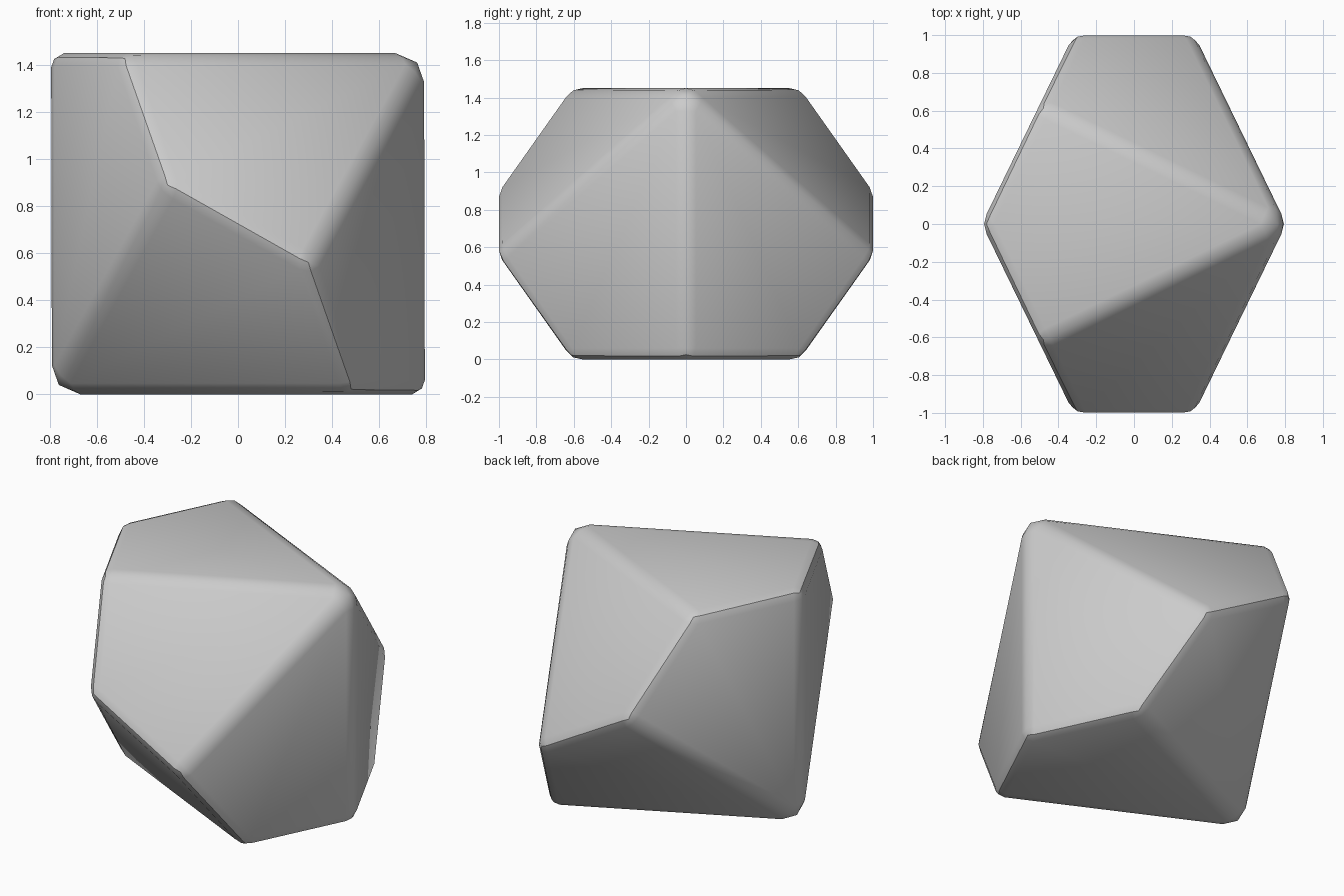
import bpy
import bmesh
from math import sin, cos, pi, radians, atan2
from mathutils import Matrix

if "Cube" in bpy.data.objects:
    bpy.data.objects.remove(bpy.data.objects["Cube"])

# Ten-sided die: pentagonal trapezohedron with softened edges, lying on one face
R = 1.078                                     # radius of the zigzag belt
H = 1.084                                     # height of each tip above the centre
ZIG = H * (1 - cos(pi / 5)) / (1 + cos(pi / 5))  # zigzag height that keeps kites flat
HALF_X, HALF_Z = 0.806, 0.725                 # tip position once tipped onto a face

bm = bmesh.new()
tips = [bm.verts.new((0, 0, H)), bm.verts.new((0, 0, -H))]
belt = [bm.verts.new((R * cos(i * pi / 5), R * sin(i * pi / 5), ZIG * (-1) ** i))
        for i in range(10)]

# Kite faces, alternately belonging to the upper and lower tip
for i in range(10):
    bm.faces.new((tips[i % 2], belt[i], belt[(i + 1) % 10], belt[(i + 2) % 10]))
bmesh.ops.recalc_face_normals(bm, faces=bm.faces)

# Tip over so that one kite is on the floor
tilt = Matrix.Rotation(atan2(HALF_X, HALF_Z), 4, 'Y')
bmesh.ops.transform(bm, matrix=Matrix.Translation((0, 0, HALF_Z)) @ tilt, verts=bm.verts)

# Softened edges
bmesh.ops.bevel(bm, geom=bm.edges[:], offset=0.06, offset_type='OFFSET',
                segments=2, profile=0.5, affect='EDGES', clamp_overlap=True)

mesh = bpy.data.meshes.new("ten_sided_die")
bm.to_mesh(mesh)
bm.free()
die = bpy.data.objects.new("ten_sided_die", mesh)
bpy.context.collection.objects.link(die)
bpy.context.view_layer.objects.active = die
die.select_set(True)
bpy.ops.object.shade_smooth_by_angle(angle=radians(30))
